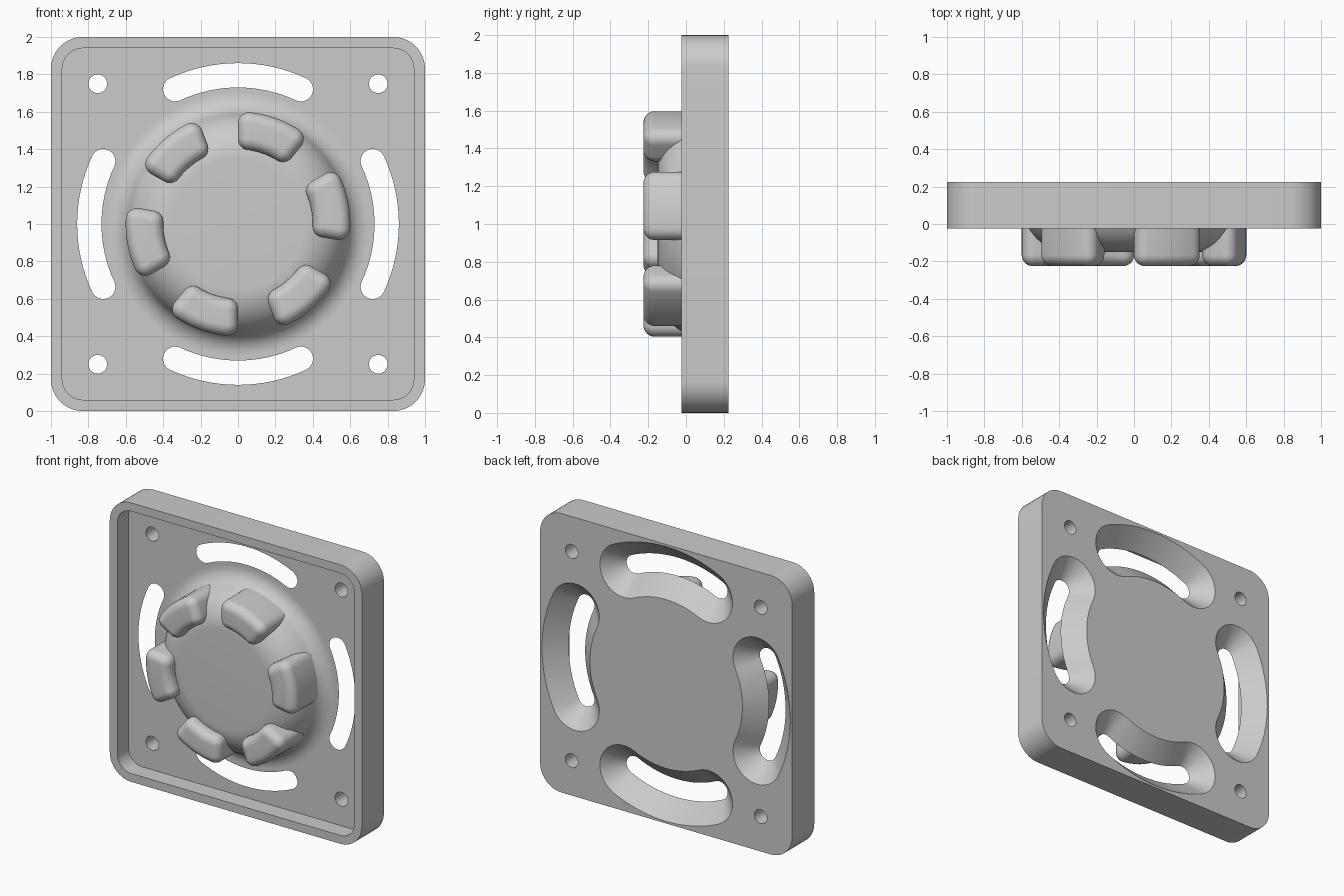
import bpy, bmesh
from math import sin, cos, asin, radians, pi

if "Cube" in bpy.data.objects:
    bpy.data.objects.remove(bpy.data.objects["Cube"])

grey = bpy.data.materials.new("light grey")
grey.use_nodes = True
GREY = (0.6, 0.6, 0.6, 1)
grey.diffuse_color = GREY
grey.node_tree.nodes["Principled BSDF"].inputs["Base Color"].default_value = GREY

FRONT, FLOOR, BACK = -0.025, 0.10, 0.225   # depths of rim, recess floor and back
CENTRE_Z = 1.0


def span(a, b, n):
    return [a + (b - a) * i / n for i in range(n + 1)]


def loft(name, rings):
    """Closed solid from a list of (outline, depth)."""
    bm = bmesh.new()
    loops = [[bm.verts.new((x, y, z + CENTRE_Z)) for x, z in pts] for pts, y in rings]
    for a, b in zip(loops, loops[1:]):
        for i in range(len(a)):
            j = (i + 1) % len(a)
            bm.faces.new((a[i], a[j], b[j], b[i]))
    bm.faces.new(loops[0])
    bm.faces.new(loops[-1])
    bmesh.ops.recalc_face_normals(bm, faces=bm.faces)
    mesh = bpy.data.meshes.new(name)
    bm.to_mesh(mesh)
    bm.free()
    mesh.materials.append(grey)
    ob = bpy.data.objects.new(name, mesh)
    bpy.context.collection.objects.link(ob)
    return ob


def select(ob):
    bpy.ops.object.select_all(action='DESELECT')
    ob.select_set(True)
    bpy.context.view_layer.objects.active = ob


def smooth(ob):
    select(ob)
    bpy.ops.object.shade_smooth_by_angle(angle=radians(30))


def circle(r, n, cx=0, cz=0):
    return [(cx + r * cos(2 * pi * i / n), cz + r * sin(2 * pi * i / n)) for i in range(n)]


def rounded_square(half, radius):
    pts = []
    for k in range(4):
        q = k * pi / 2 + pi / 4
        sx, sz = (1 if cos(q) > 0 else -1), (1 if sin(q) > 0 else -1)
        for a in span(k * pi / 2, (k + 1) * pi / 2, 10):
            pts.append((sx * (half - radius) + radius * cos(a),
                        sz * (half - radius) + radius * sin(a)))
    return pts


def arc_band(inner, outer, a0, a1, offset, trim=0.0):
    """Curved band grown by offset with round corners; trim pulls in the ends."""
    to, ti = asin(trim / outer), asin(trim / inner)
    pts = []

    def add(r, a, normal):
        pts.append((r * cos(a) + offset * cos(normal), r * sin(a) + offset * sin(normal)))

    for a in span(a0 + to, a1 - to, 16):
        add(outer, a, a)
    for n in span(a1 - to, a1 + pi / 2, 8)[1:]:
        add(outer, a1 - to, n)
    for n in span(a1 + pi / 2, a1 - ti + pi, 8)[0 if outer > inner else 1:]:
        add(inner, a1 - ti, n)
    for a in span(a1 - ti, a0 + ti, 16)[1:]:
        add(inner, a, a + pi)
    for n in span(a0 + ti + pi, a0 + 1.5 * pi, 8)[1:]:
        add(inner, a0 + ti, n)
    for n in span(a0 + 1.5 * pi, a0 + to + 2 * pi, 8)[0 if outer > inner else 1:-1]:
        add(outer, a0 + to, n)
    return pts


# Square plate, with recess, corner holes and flared slots cut out
plate = loft("plate", [(rounded_square(1, 0.17), FRONT), (rounded_square(1, 0.17), BACK)])
recess = rounded_square(0.94, 0.11)
cutters = [loft("recess_cutter", [(recess, FRONT - 0.1), (recess, FLOOR)])]
for sx in (-1, 1):
    for sz in (-1, 1):
        hole = circle(0.05, 24, 0.75 * sx, 0.75 * sz)
        cutters.append(loft("hole_cutter", [(hole, FLOOR - 0.05), (hole, BACK + 0.05)]))
for k in range(4):
    mid, half = k * pi / 2, radians(25)
    cutters.append(loft("slot_cutter", [
        (arc_band(0.795, 0.795, mid - half, mid + half, 0.065 + grow), FLOOR + grow)
        for grow in (-0.01, BACK - FLOOR + 0.01)]))
for cutter in cutters:
    cutter.hide_render = True
    mod = plate.modifiers.new("cut", 'BOOLEAN')
    mod.operation = 'DIFFERENCE'
    mod.solver = 'EXACT'
    mod.object = cutter
    select(plate)
    bpy.ops.object.modifier_apply(modifier=mod.name)
    bpy.data.objects.remove(cutter)
smooth(plate)

# Round dome: filleted foot, rounded shoulder, flat top
R, F = 0.25, 0.12
turn = asin(F / (R + F))
profile = [(0.70, FLOOR + 0.01)]
profile += [(0.70 - F * sin(t), FLOOR - F + F * cos(t)) for t in span(0, pi / 2 - turn, 10)]
profile += [(0.35 + R * cos(t), FLOOR - R * sin(t)) for t in span(turn, pi / 2, 14)[1:]]
smooth(loft("dome", [(circle(r, 96), y) for r, y in profile]))

# Ring of six soft-edged studs
EDGE, TIP = 0.06, -0.225
for k in range(6):
    a0, a1 = radians(60 * k - 9), radians(60 * k + 30)
    steps = [(EDGE, FLOOR + 0.01)]
    steps += [(EDGE * cos(t) + 0.0005, TIP + EDGE - EDGE * sin(t)) for t in span(0, pi / 2, 8)]
    smooth(loft("stud_%d" % (k + 1), [
        (arc_band(0.40 + EDGE, 0.60 - EDGE, a0, a1, off, EDGE), y) for off, y in steps]))
